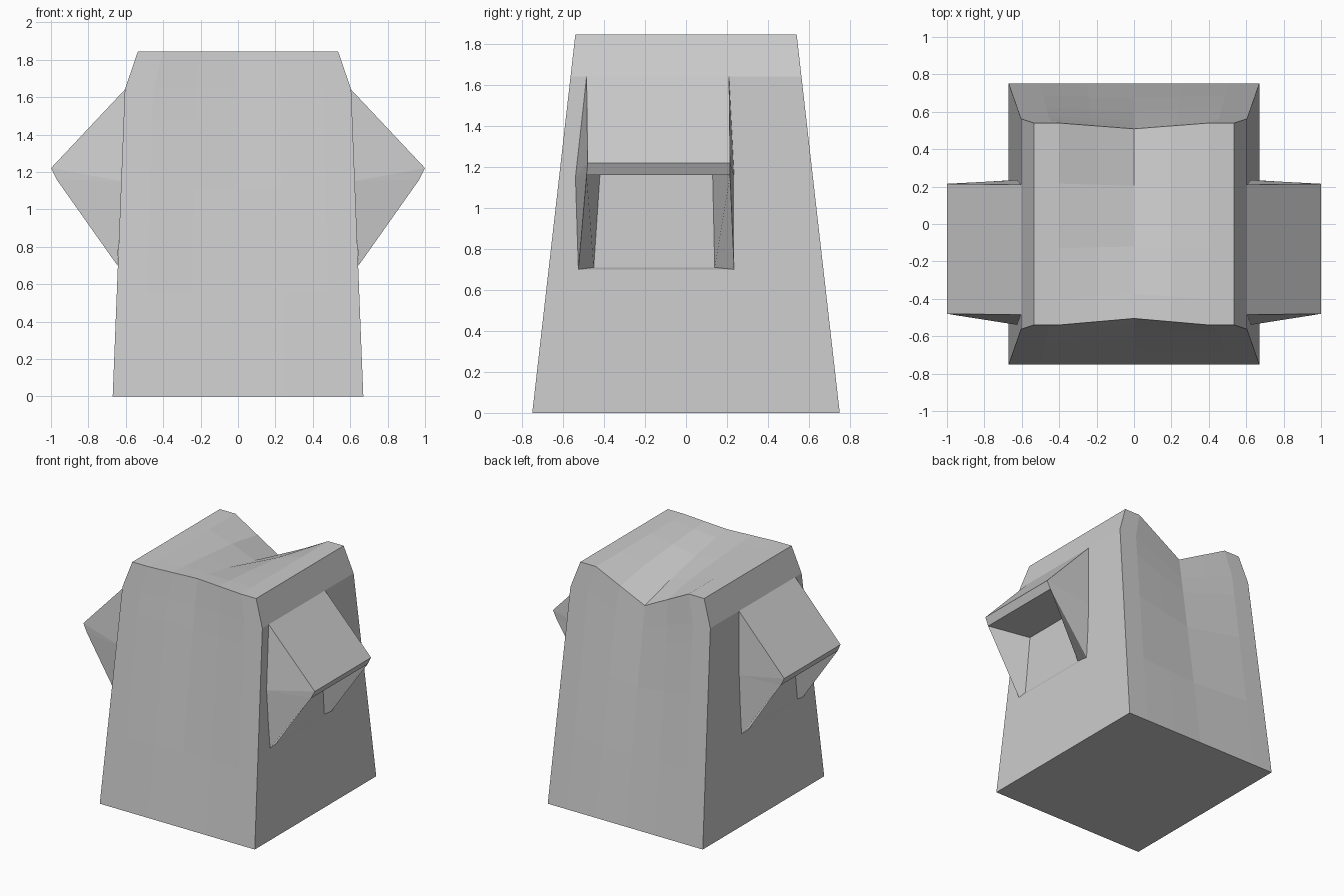
import bpy
import bmesh

cube = bpy.data.objects.get("Cube")
if cube:
    bpy.data.objects.remove(cube, do_unlink=True)

grey = bpy.data.materials.new("plain_grey")
grey.use_nodes = True
colour = (0.6, 0.6, 0.6, 1)
grey.diffuse_color = colour
grey.node_tree.nodes["Principled BSDF"].inputs["Base Color"].default_value = colour


def finish(bm, name):
    bmesh.ops.remove_doubles(bm, verts=bm.verts, dist=0.0005)
    bmesh.ops.recalc_face_normals(bm, faces=bm.faces)
    mesh = bpy.data.meshes.new(name)
    bm.to_mesh(mesh)
    bm.free()
    mesh.materials.append(grey)
    obj = bpy.data.objects.new(name, mesh)
    bpy.context.collection.objects.link(obj)
    return obj


def lerp(a, b, t):
    return a + (b - a) * t


def sheet(bm, rows):
    """Skin a grid of points with quads."""
    grid = [[bm.verts.new(p) for p in row] for row in rows]
    for a, b in zip(grid, grid[1:]):
        for i in range(len(a) - 1):
            bm.faces.new((a[i], a[i + 1], b[i + 1], b[i]))


TOP, SHOULDER = 1.845, 1.64
COLUMNS = (-1, -0.75, -0.375, 0, 0.375, 0.75, 1)
LEVELS = (0, 0.3, 0.6, 0.8, SHOULDER / TOP, 1)


def half_width(t):
    z = t * TOP
    if z <= SHOULDER:
        return lerp(0.67, 0.605, z / SHOULDER)
    return lerp(0.605, 0.535, (z - SHOULDER) / (TOP - SHOULDER))


def wall_point(u, t, side):
    """Point on the front (-1) or back (1) wall, creased in towards the middle."""
    crease = max(0, 1 - abs(u) / 0.75) * t
    notch = 0.21 if side > 0 else 0
    inset = 0.055 if side > 0 else 0.035
    z = t * (TOP - notch * crease)
    y = lerp(0.75, 0.54, z / TOP) - inset * crease
    return (u * half_width(t), side * y, z)


# Tapered body: creased front and back, flat sides, chamfered shoulders
bm = bmesh.new()
for side in (-1, 1):
    sheet(bm, [[wall_point(u, t, side) for u in COLUMNS] for t in LEVELS])
for u in (-1, 1):
    sheet(bm, [[wall_point(u, t, side) for t in LEVELS] for side in (-1, 1)])
sheet(bm, [[wall_point(u, 0, side) for u in COLUMNS] for side in (-1, 1)])

# Top with a valley that deepens towards the back: (distance back, depth, mid ratio)
valley = ((0, 0, 0.5), (0.13, 0.015, 0.45), (0.38, 0.06, 0.42),
          (0.7, 0.13, 0.42), (1, 0.21, 0.5))
rows = []
for back, depth, ratio in valley:
    row = []
    for u in COLUMNS:
        front, rear = wall_point(u, 1, -1), wall_point(u, 1, 1)
        drop = depth if u == 0 else depth * ratio if abs(u) < 0.5 else 0
        row.append((front[0], lerp(front[1], rear[1], back), TOP - drop))
    rows.append(row)
sheet(bm, rows)
finish(bm, "body")


# Wedge-shaped side hoods, open underneath with a tapered recess
def side_hood(name, mirror):
    bm = bmesh.new()
    points = {
        "root": (0.605, -0.485, 0.21, SHOULDER),
        "tip": (1.0, -0.48, 0.215, 1.22),
        "lip": (0.97, -0.485, 0.215, 1.16),
        "foot": (0.645, -0.525, 0.235, 0.70),
        "flare": (0.62, -0.54, 0.235, 1.15),
        "inner_top": (0.63, -0.42, 0.13, 1.16),
        "inner_foot": (0.648, -0.45, 0.14, 0.71),
    }
    v = {k: [bm.verts.new((mirror * x, y, z)) for y in (y0, y1)]
         for k, (x, y0, y1, z) in points.items()}
    # Strips running from the front side to the back side
    for a, b in (("root", "tip"), ("tip", "lip"), ("lip", "inner_top"),
                 ("inner_top", "inner_foot"), ("inner_foot", "foot"),
                 ("foot", "flare"), ("flare", "root")):
        bm.faces.new((v[a][0], v[a][1], v[b][1], v[b][0]))
    # Outer cheeks and recess walls
    for i in (0, 1):
        for loop in (("root", "tip", "flare"), ("tip", "lip", "flare"),
                     ("lip", "foot", "flare"),
                     ("lip", "inner_top", "inner_foot", "foot")):
            bm.faces.new([v[k][i] for k in loop])
    finish(bm, name)


side_hood("left_hood", 1)
side_hood("right_hood", -1)
